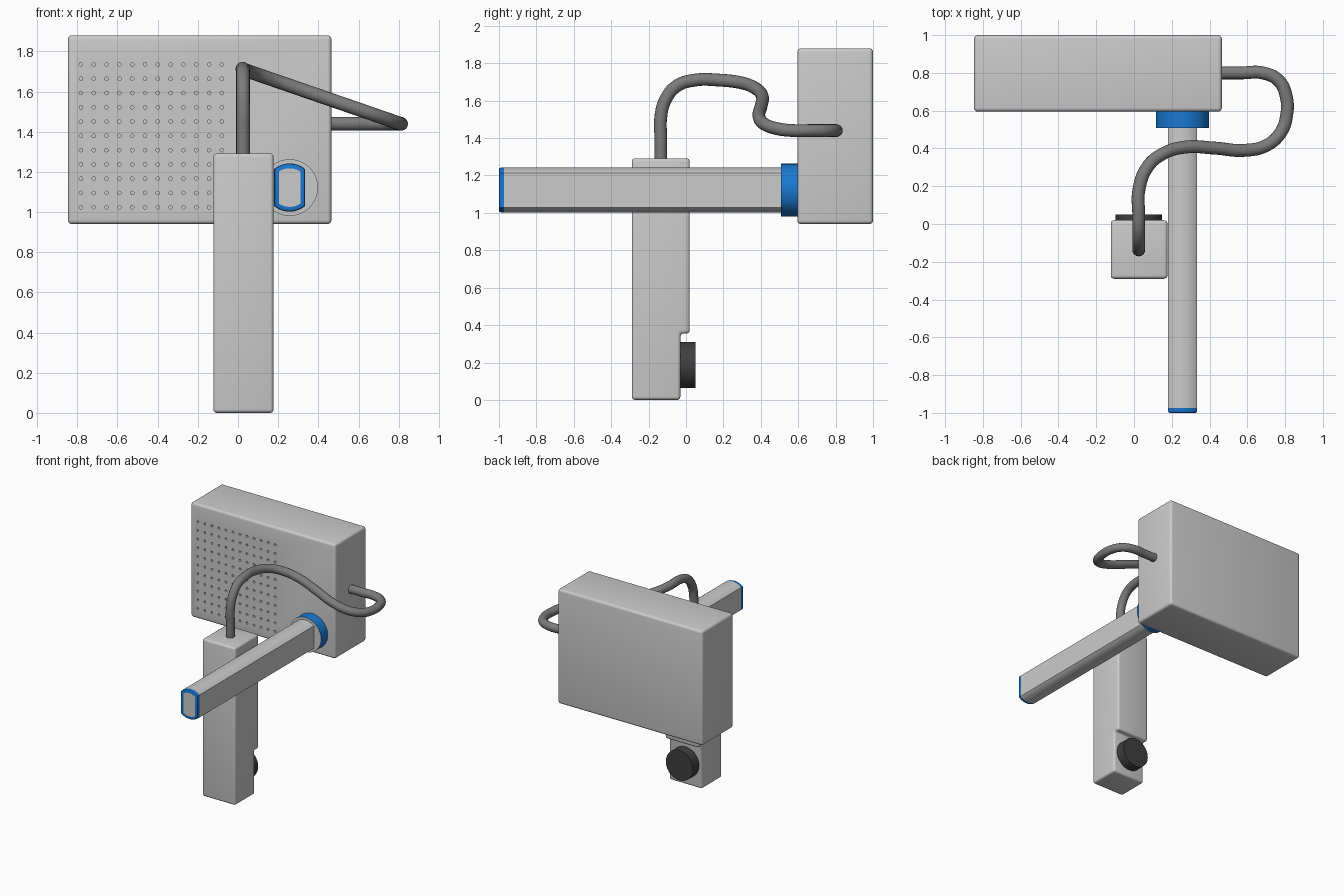
import bpy, bmesh
from math import pi, acos, cos, sin
from mathutils import Matrix, Vector

if "Cube" in bpy.data.objects:
    bpy.data.objects.remove(bpy.data.objects["Cube"])


def material(name, rgb):
    m = bpy.data.materials.new(name)
    m.diffuse_color = (*rgb, 1)
    m.use_nodes = True
    m.node_tree.nodes["Principled BSDF"].inputs["Base Color"].default_value = m.diffuse_color
    return m


BLUE = material("blue", (0.01, 0.19, 0.64))
CORD = material("cord_grey", (0.2, 0.2, 0.2))
DARK = material("dark_rubber", (0.05, 0.05, 0.05))
GREY = material("grey", (0.8, 0.8, 0.8))


def finish(name, bm, mats=()):
    bmesh.ops.recalc_face_normals(bm, faces=bm.faces)
    me = bpy.data.meshes.new(name)
    bm.to_mesh(me)
    bm.free()
    ob = bpy.data.objects.new(name, me)
    bpy.context.collection.objects.link(ob)
    for m in mats:
        me.materials.append(m)
    return ob


def smooth(ob):
    bpy.ops.object.select_all(action='DESELECT')
    ob.select_set(True)
    bpy.context.view_layer.objects.active = ob
    bpy.ops.object.shade_smooth_by_angle(angle=0.6)


def apply_modifiers(ob):
    bpy.context.view_layer.objects.active = ob
    for m in list(ob.modifiers):
        bpy.ops.object.modifier_apply(modifier=m.name)


def bevelled_profile(name, yz, x0, x1, width):
    """Extrude a side profile along x and round its edges."""
    bm = bmesh.new()
    f = bm.faces.new([bm.verts.new((x0, y, z)) for y, z in yz])
    ext = bmesh.ops.extrude_face_region(bm, geom=[f])["geom"]
    bmesh.ops.translate(bm, vec=(x1 - x0, 0, 0),
                        verts=[v for v in ext if isinstance(v, bmesh.types.BMVert)])
    ob = finish(name, bm)
    b = ob.modifiers.new("round", 'BEVEL')
    b.width, b.segments = width, 4
    apply_modifiers(ob)
    return ob


def add_disc(bm, x, z, r, y0, y1, seg):
    """Cylinder lying along y."""
    m = Matrix.Translation((x, (y0 + y1) / 2, z)) @ Matrix.Rotation(pi / 2, 4, 'X')
    bmesh.ops.create_cone(bm, cap_ends=True, segments=seg, radius1=r, radius2=r,
                          depth=y1 - y0, matrix=m)


# Main housing with a grid of speaker holes
housing = bevelled_profile("housing", [(0.595, 0.94), (1, 0.94), (1, 1.88), (0.595, 1.88)],
                           -0.847, 0.465, 0.02)
bm = bmesh.new()
for i in range(12):
    for j in range(11):
        add_disc(bm, -0.782 + 0.0638 * i, 1.024 + 0.0711 * j, 0.009, 0.56, 0.61, 12)
cutter = finish("hole_cutter", bm)
cutter.hide_render = True
cut = housing.modifiers.new("holes", 'BOOLEAN')
cut.operation, cut.solver, cut.object = 'DIFFERENCE', 'EXACT', cutter
apply_modifiers(housing)
bpy.data.objects.remove(cutter)
smooth(housing)

# Hand piece with a step at the lower back
smooth(bevelled_profile("hand_piece", [(-0.29, 0), (-0.03, 0), (-0.03, 0.355), (0.02, 0.355),
                                       (0.02, 1.292), (-0.29, 1.292)], -0.123, 0.177, 0.018))

# Round dark pad on the back of the hand piece
bm = bmesh.new()
add_disc(bm, 0.025, 0.187, 0.123, -0.05, 0.05, 64)
smooth(finish("round_pad", bm, [DARK]))

# Blue collar with a grey front face
CX, CZ = 0.257, 1.122
bm = bmesh.new()
add_disc(bm, CX, CZ, 0.141, 0.508, 0.6, 64)
bm.normal_update()
for f in bm.faces:
    if f.normal.y < -0.9:
        f.material_index = 1
smooth(finish("collar", bm, [BLUE, GREY]))


def arm_section(inset):
    """Circle clipped by two flat sides, as (x, z) points."""
    r, hw = 0.12 - inset, 0.077 - inset
    a = acos(hw / r)
    arc = [a + (pi - 2 * a) * k / 20 for k in range(21)]
    return [(CX + r * cos(t), CZ + r * sin(t)) for t in arc + [t + pi for t in arc]]


def loft_arm(name, stations, mats, grey_front=False):
    bm = bmesh.new()
    rings = [[bm.verts.new((x, y, z)) for x, z in arm_section(i)] for y, i in stations]
    for a, b in zip(rings, rings[1:]):
        for k in range(len(a)):
            n = (k + 1) % len(a)
            bm.faces.new((a[k], a[n], b[n], b[k]))
    front = bm.faces.new(rings[0])
    front.material_index = 1 if grey_front else 0
    bm.faces.new(rings[-1])
    smooth(finish(name, bm, mats))


# Long arm and its blue end cap
loft_arm("arm", [(-0.973, 0), (0.52, 0)], [])
loft_arm("arm_end_cap", [(-1, 0.024), (-1, 0.008), (-0.997, 0.003), (-0.99, 0), (-0.973, 0)],
         [BLUE, GREY], True)

# Cord looping from the hand piece to the side of the housing
path = [(0.025, -0.135, z) for z in (1.27, 1.4, 1.51)]
path += [(0.025, -0.112, 1.60), (0.025, -0.05, 1.678), (0.025, 0.05, 1.71)]
bend = [(0.025, 0.175), (0.07, 0.30), (0.15, 0.37), (0.27, 0.407), (0.425, 0.402),
        (0.585, 0.39), (0.705, 0.418), (0.78, 0.49), (0.807, 0.57), (0.807, 0.67),
        (0.765, 0.76), (0.68, 0.80), (0.57, 0.80), (0.45, 0.80)]
for k, (x, y) in enumerate(bend):
    path.append((x, y, 1.71 - 0.345 * (x - 0.025) if k < 9 else 1.44))
cu = bpy.data.curves.new("cord", 'CURVE')
cu.dimensions = '3D'
cu.bevel_depth, cu.bevel_resolution, cu.resolution_u = 0.034, 6, 8
cu.use_fill_caps = True
sp = cu.splines.new('BEZIER')
sp.bezier_points.add(len(path) - 1)
for p, co in zip(sp.bezier_points, path):
    p.co = co
    p.handle_left_type = p.handle_right_type = 'AUTO'
cu.materials.append(CORD)
bpy.context.collection.objects.link(bpy.data.objects.new("cord", cu))
